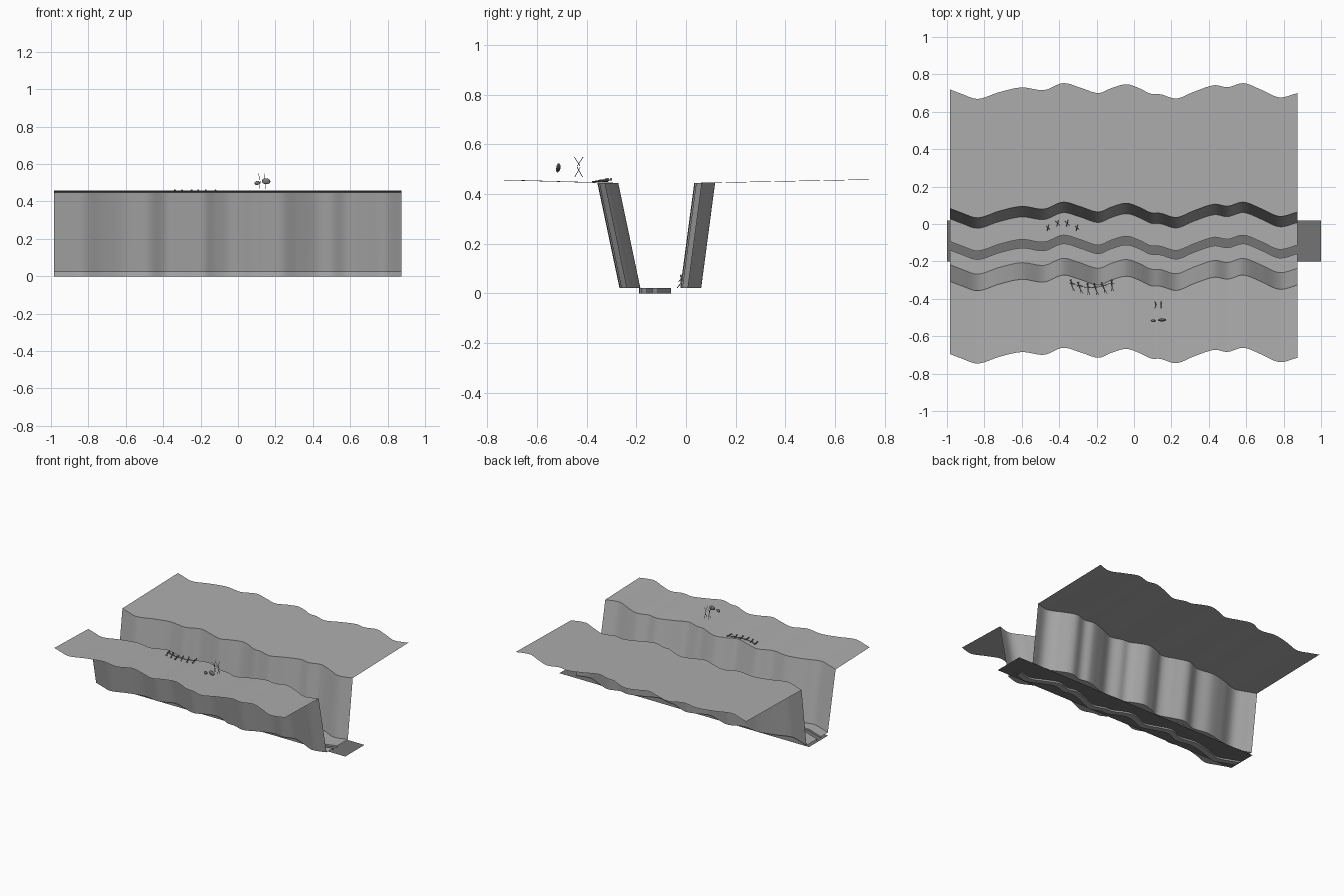
import bpy, bmesh, math, random
from mathutils import Vector

if "Cube" in bpy.data.objects:
    bpy.data.objects.remove(bpy.data.objects["Cube"])

random.seed(4)


def material(name, v):
    m = bpy.data.materials.new(name)
    m.diffuse_color = (v, v, v, 1)
    m.use_nodes = True
    m.node_tree.nodes["Principled BSDF"].inputs["Base Color"].default_value = m.diffuse_color
    return m


LAND = material("land grey", 0.42)
WATER = material("water grey", 0.175)
DARK = material("figure grey", 0.2)


def finish(bm, name, mat, angle=30):
    me = bpy.data.meshes.new(name)
    bm.to_mesh(me)
    bm.free()
    ob = bpy.data.objects.new(name, me)
    bpy.context.collection.objects.link(ob)
    me.materials.append(mat)
    bpy.ops.object.select_all(action='DESELECT')
    ob.select_set(True)
    bpy.context.view_layer.objects.active = ob
    bpy.ops.object.shade_smooth_by_angle(angle=math.radians(angle))
    return ob


# Meander of the gorge: (x, sideways shift)
MEANDER = [(-0.985, 0.01), (-0.92, -0.015), (-0.835, -0.041), (-0.72, -0.005),
           (-0.6, 0.02), (-0.48, 0.006), (-0.38, 0.043), (-0.29, 0.02), (-0.19, -0.01),
           (-0.12, 0.017), (-0.04, 0.037), (0.03, 0.015), (0.09, -0.014), (0.14, -0.016),
           (0.227, -0.039), (0.32, -0.003), (0.43, 0.032), (0.5, 0.021), (0.585, 0.043),
           (0.68, 0.008), (0.777, -0.033), (0.875, -0.01)]


def shift(x):
    """Smooth cubic interpolation through the meander points."""
    n = len(MEANDER)
    i = 0
    while i < n - 2 and x > MEANDER[i + 1][0]:
        i += 1

    def slope(k):
        a, b = MEANDER[max(k - 1, 0)], MEANDER[min(k + 1, n - 1)]
        return (b[1] - a[1]) / (b[0] - a[0])

    (x0, y0), (x1, y1) = MEANDER[i], MEANDER[i + 1]
    h = x1 - x0
    t = (x - x0) / h
    return ((2*t**3 - 3*t*t + 1) * y0 + (t**3 - 2*t*t + t) * h * slope(i)
            + (3*t*t - 2*t**3) * y1 + (t**3 - t*t) * h * slope(i + 1))


# Gorge: one open cross-section swept along the meander
PROFILE = [(-0.705, 0.456), (-0.316, 0.445), (-0.227, 0.022), (-0.148, 0.022),
           (-0.148, 0.0), (-0.103, 0.0), (-0.103, 0.022), (0.018, 0.022),
           (0.074, 0.445), (0.71, 0.458)]
bm = bmesh.new()
N = 110
cols = []
for i in range(N + 1):
    x = -0.985 + 1.86 * i / N
    cols.append([bm.verts.new((x, y + shift(x), z)) for y, z in PROFILE])
for a, b in zip(cols, cols[1:]):
    for j in range(len(PROFILE) - 1):
        bm.faces.new((a[j], b[j], b[j + 1], a[j + 1]))
for e in bm.edges:                      # keep the profile creases crisp
    if len(e.link_faces) == 2 and e.calc_face_angle() > 0.6:
        e.smooth = False
finish(bm, "gorge", LAND)

# Water sheet: flat plane showing in the channel and beyond the ends
bm = bmesh.new()
bm.faces.new([bm.verts.new(p) for p in
              ((-1, -0.2, 0.011), (1, -0.2, 0.011), (1, 0.02, 0.011), (-1, 0.02, 0.011))])
finish(bm, "water", WATER)


def bar(bm, a, b, r):
    """Thin six-sided rod from a to b."""
    a, b = Vector(a), Vector(b)
    d = b - a
    mat = d.to_track_quat('Z', 'Y').to_matrix().to_4x4()
    mat.translation = (a + b) / 2
    bmesh.ops.create_cone(bm, cap_ends=True, segments=6, radius1=r, radius2=r,
                          depth=d.length, matrix=mat)


def blob(bm, centre, size, tilt=0):
    """Small ellipsoid, tilted in the front plane."""
    vs = bmesh.ops.create_uvsphere(bm, u_segments=12, v_segments=8, radius=1)["verts"]
    bmesh.ops.scale(bm, vec=size, verts=vs)
    for v in vs:
        x, z = v.co.x, v.co.z
        v.co.x = x * math.cos(tilt) - z * math.sin(tilt)
        v.co.z = x * math.sin(tilt) + z * math.cos(tilt)
        v.co += Vector(centre)


# Standing figures at the foot of the back wall
for k, x in enumerate((-0.46, -0.408, -0.357, -0.305)):
    y = -0.008 + (0.012 if k in (1, 2) else -0.012)
    bm = bmesh.new()
    bar(bm, (x, y, 0.04), (x, y, 0.062), 0.003)
    for s in (-1, 1):
        bar(bm, (x, y, 0.042), (x + s * 0.004, y + s * 0.016, 0.022), 0.0018)
        bar(bm, (x, y, 0.058), (x + s * 0.011, y - s * 0.01, 0.048), 0.0015)
    blob(bm, (x, y, 0.07), (0.005, 0.005, 0.006))
    finish(bm, "standing_figure_%d" % (k + 1), DARK)

# Figures lying along the front cliff edge
for k in range(6):
    x = -0.33 + 0.0425 * k
    y = -0.325 - 0.02 * math.sin(math.pi * k / 5)
    z = 0.453
    lean = random.uniform(-0.012, 0.012)
    bm = bmesh.new()
    bar(bm, (x, y - 0.01, z), (x + lean, y + 0.016, z + 0.003), 0.004)
    for s in (-1, 1):
        bar(bm, (x, y - 0.01, z), (x + s * 0.006 - lean, y - 0.034, z - 0.003), 0.0022)
        bar(bm, (x + lean, y + 0.012, z + 0.003), (x + s * 0.014, y + 0.004, z), 0.0018)
    blob(bm, (x + lean * 1.2, y + 0.023, z + 0.006), (0.005, 0.005, 0.005))
    finish(bm, "lying_figure_%d" % (k + 1), DARK)

# Low ridge joining the lying figures
bm = bmesh.new()
pts = [(-0.34 + 0.022 * i, -0.315 - 0.025 * math.sin(math.pi * i / 10), 0.451) for i in range(11)]
for a, b in zip(pts, pts[1:]):
    bar(bm, a, b, 0.002)
finish(bm, "edge_ridge", DARK)

# Crossed splinters hovering above the front plateau
bm = bmesh.new()
for x in (0.115, 0.145):
    for s in (-1, 1):
        bar(bm, (x, -0.432 - s * 0.016, 0.468), (x + 0.004, -0.432 + s * 0.006, 0.508), 0.0013)
        bar(bm, (x, -0.432 - s * 0.006, 0.512), (x - 0.004, -0.432 + s * 0.018, 0.55), 0.0013)
finish(bm, "splinters", DARK)

# Pair of flat pebbles hovering in front of the splinters
bm = bmesh.new()
blob(bm, (0.103, -0.517, 0.499), (0.015, 0.007, 0.011), 0.3)
blob(bm, (0.15, -0.513, 0.508), (0.023, 0.008, 0.016), -0.1)
finish(bm, "pebbles", DARK)
